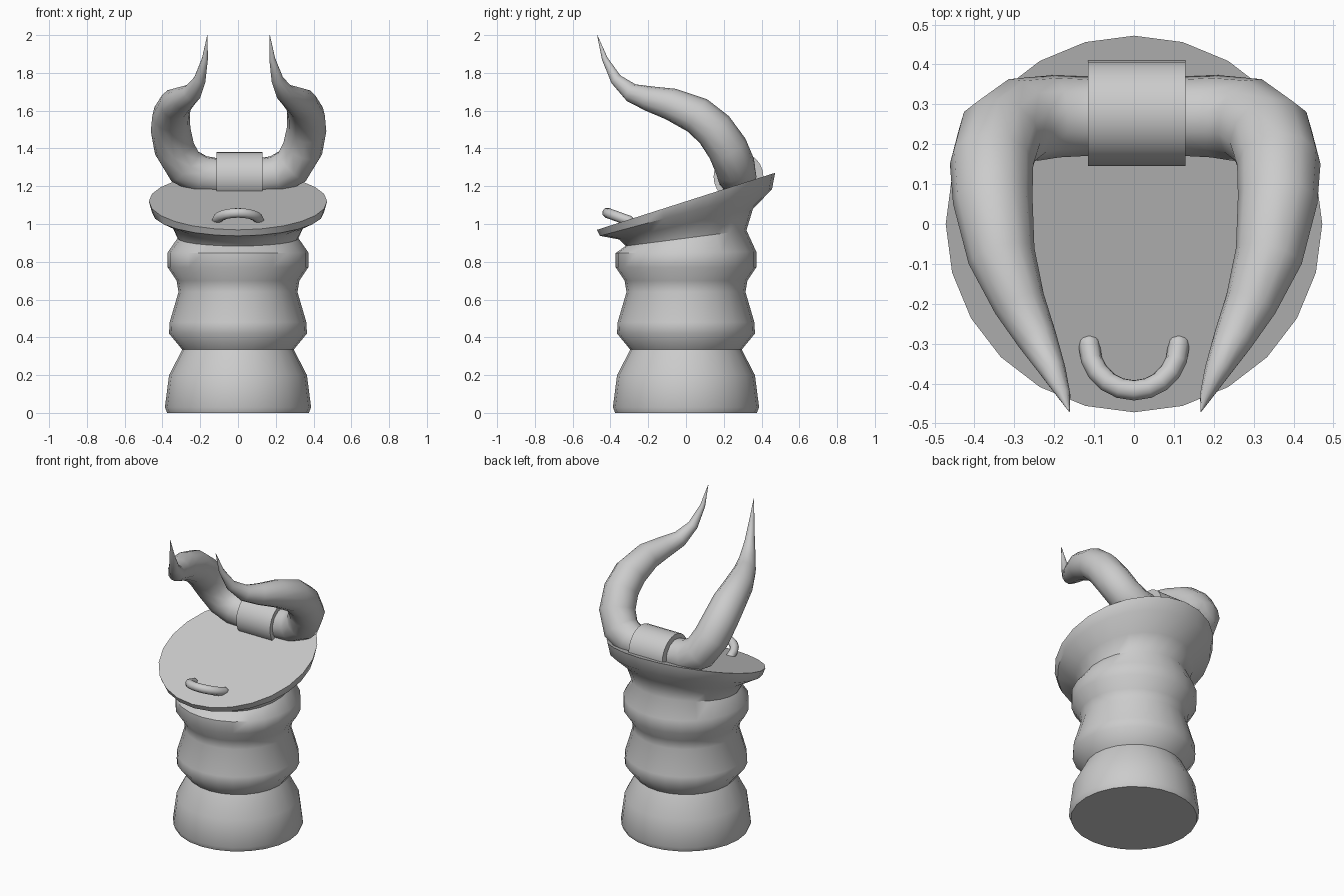
import bpy, bmesh
from math import sin, cos, pi, radians

if "Cube" in bpy.data.objects:
    bpy.data.objects.remove(bpy.data.objects["Cube"])


def finish(obj, angle):
    bpy.ops.object.select_all(action='DESELECT')
    obj.select_set(True)
    bpy.context.view_layer.objects.active = obj
    bpy.ops.object.shade_smooth_by_angle(angle=radians(angle))


def tilted_lathe(name, rings, sides, angle):
    """Rings are (radius, height, tilt towards the back)."""
    bm = bmesh.new()
    loops = []
    for r, z, tilt in rings:
        loop = []
        for i in range(sides):
            a = 2 * pi * i / sides
            x, y = r * cos(a), r * sin(a)
            loop.append(bm.verts.new((x, y, z + tilt * y)))
        loops.append(loop)
    for lo, hi in zip(loops, loops[1:]):
        for i in range(sides):
            j = (i + 1) % sides
            bm.faces.new((lo[i], lo[j], hi[j], hi[i]))
    bm.faces.new(loops[0][::-1])
    bm.faces.new(loops[-1])
    mesh = bpy.data.meshes.new(name)
    bm.to_mesh(mesh)
    bm.free()
    obj = bpy.data.objects.new(name, mesh)
    bpy.context.collection.objects.link(obj)
    finish(obj, angle)
    return obj


def tube(name, points, angle, bevel_res=4):
    """Points are (x, y, z, radius) along the centre line."""
    curve = bpy.data.curves.new(name, 'CURVE')
    curve.dimensions = '3D'
    curve.bevel_depth = 1.0
    curve.bevel_resolution = bevel_res
    curve.use_fill_caps = True
    spline = curve.splines.new('POLY')
    spline.points.add(len(points) - 1)
    for p, (x, y, z, r) in zip(spline.points, points):
        p.co = (x, y, z, 1)
        p.radius = r
    obj = bpy.data.objects.new(name, curve)
    bpy.context.collection.objects.link(obj)
    bpy.ops.object.select_all(action='DESELECT')
    obj.select_set(True)
    bpy.context.view_layer.objects.active = obj
    bpy.ops.object.convert(target='MESH')
    finish(bpy.context.view_layer.objects.active, angle)


# Ribbed pillar with a slanted, flared top plate
tilted_lathe("ribbed_pillar", [
    (0.375, 0.00, 0), (0.387, 0.03, 0), (0.365, 0.20, 0), (0.295, 0.335, 0),
    (0.365, 0.42, 0), (0.362, 0.48, 0), (0.315, 0.64, 0), (0.325, 0.70, 0),
    (0.372, 0.77, 0), (0.372, 0.85, 0.01), (0.32, 0.925, 0.13),
    (0.355, 1.00, 0.23), (0.455, 1.06, 0.27), (0.472, 1.12, 0.32),
], 24, 45)

# Pair of horns as one tapered tube, mirrored about the middle
half = [
    (0.12, 0.27, 1.25, 0.10), (0.20, 0.27, 1.26, 0.104),
    (0.285, 0.26, 1.305, 0.108), (0.34, 0.22, 1.40, 0.108),
    (0.36, 0.15, 1.50, 0.105), (0.357, 0.06, 1.575, 0.100),
    (0.335, -0.08, 1.635, 0.085), (0.29, -0.20, 1.665, 0.066),
    (0.245, -0.29, 1.695, 0.050), (0.205, -0.37, 1.765, 0.032),
    (0.178, -0.43, 1.875, 0.016), (0.165, -0.47, 2.00, 0.001),
]
horns = [(-x, y, z, r) for x, y, z, r in reversed(half)] + half
tube("horns", [(x + 0.003, y, z, r) for x, y, z, r in horns], 60)

# Band wrapped around the middle of the horns
bpy.ops.mesh.primitive_cylinder_add(vertices=24, radius=0.132, depth=0.244,
                                    location=(0.007, 0.278, 1.25),
                                    rotation=(0, pi / 2, 0))
band = bpy.context.object
band.name = "horn_band"
finish(band, 40)

# Small half ring standing out of the front of the plate
ring = [(0.112, -0.285, 0.018), (0.112, -0.295, 0.027)]
arc = [(0.112 * cos(pi * i / 10), -0.305 - 0.112 * sin(pi * i / 10), 0.027)
       for i in range(11)]
ring = ring + arc + [(-x, y, r) for x, y, r in reversed(ring)]
tube("front_ring", [(x, y, 1.06 - 0.36 * (y + 0.42), r) for x, y, r in ring],
     50, 2)
